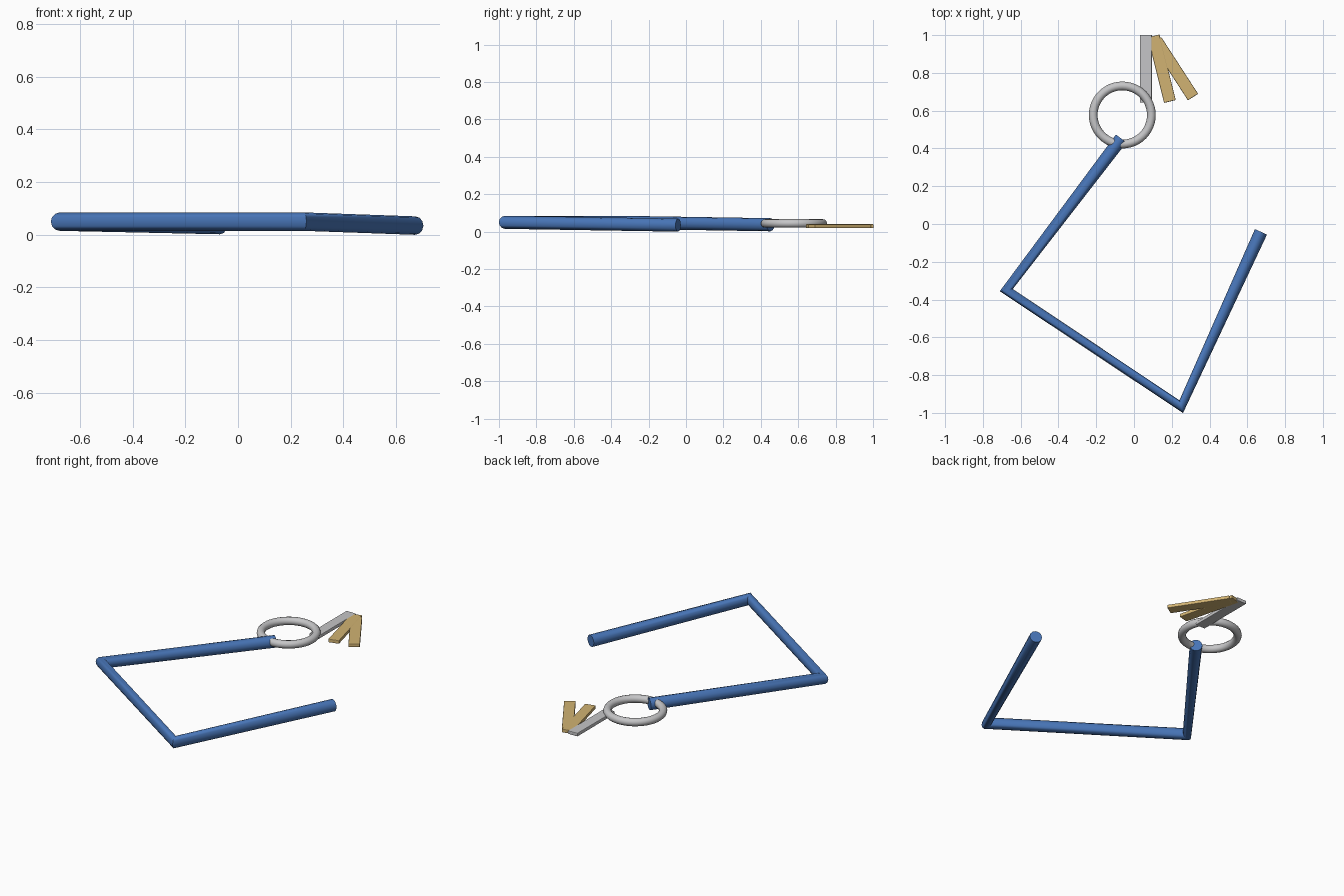
import bpy
import math

cube = bpy.data.objects.get("Cube")
if cube:
    bpy.data.objects.remove(cube, do_unlink=True)


def make_material(name, rgb):
    m = bpy.data.materials.new(name)
    m.use_nodes = True
    m.diffuse_color = (*rgb, 1)
    m.node_tree.nodes["Principled BSDF"].inputs["Base Color"].default_value = (*rgb, 1)
    return m


BLUE = make_material("blue cord", (0.065, 0.18, 0.48))
STEEL = make_material("steel grey", (0.56, 0.56, 0.57))
BRASS = make_material("brass", (0.64, 0.45, 0.17))


def activate(obj):
    bpy.ops.object.select_all(action="DESELECT")
    obj.select_set(True)
    bpy.context.view_layer.objects.active = obj


# Cord: a bent round tube, thinner between its corners
path = [(-0.068, 0.452, 0.037), (-0.676, -0.35, 0.05),
        (0.25, -0.967, 0.05), (0.672, -0.042, 0.035)]
curve = bpy.data.curves.new("cord", "CURVE")
curve.dimensions = "3D"
curve.bevel_depth = 0.035
curve.bevel_resolution = 4
curve.use_fill_caps = True
spline = curve.splines.new("POLY")
spline.points.add(len(path) - 1)
for point, co in zip(spline.points, path):
    point.co = (*co, 1)
cord = bpy.data.objects.new("cord", curve)
bpy.context.collection.objects.link(cord)
curve.materials.append(BLUE)
activate(cord)
bpy.ops.object.convert(target="MESH")
bpy.ops.object.shade_smooth_by_angle(angle=math.radians(40))

# Split ring
bpy.ops.mesh.primitive_torus_add(location=(-0.062, 0.577, 0.044), major_radius=0.154,
                                 minor_radius=0.023, major_segments=48, minor_segments=12)
ring = bpy.context.object
ring.name = "key_ring"
ring.data.materials.append(STEEL)
bpy.ops.object.shade_smooth()


# Keys: thin flat bars fanned out from the top
def key(name, x, z, degrees, mat):
    bpy.ops.mesh.primitive_cube_add(size=1, location=(x, 0.822, z))
    obj = bpy.context.object
    obj.name = name
    obj.scale = (0.064, 0.358, 0.021)
    bpy.ops.object.transform_apply(location=False, rotation=False, scale=True)
    obj.rotation_euler.z = math.radians(degrees)
    obj.data.materials.append(mat)
    bevel = obj.modifiers.new("soft edges", "BEVEL")
    bevel.width = 0.004
    bevel.segments = 2


key("steel_key", 0.063, 0.031, 0, STEEL)
key("inner_brass_key", 0.147, 0.03, 14, BRASS)
key("outer_brass_key", 0.215, 0.029, 33, BRASS)
